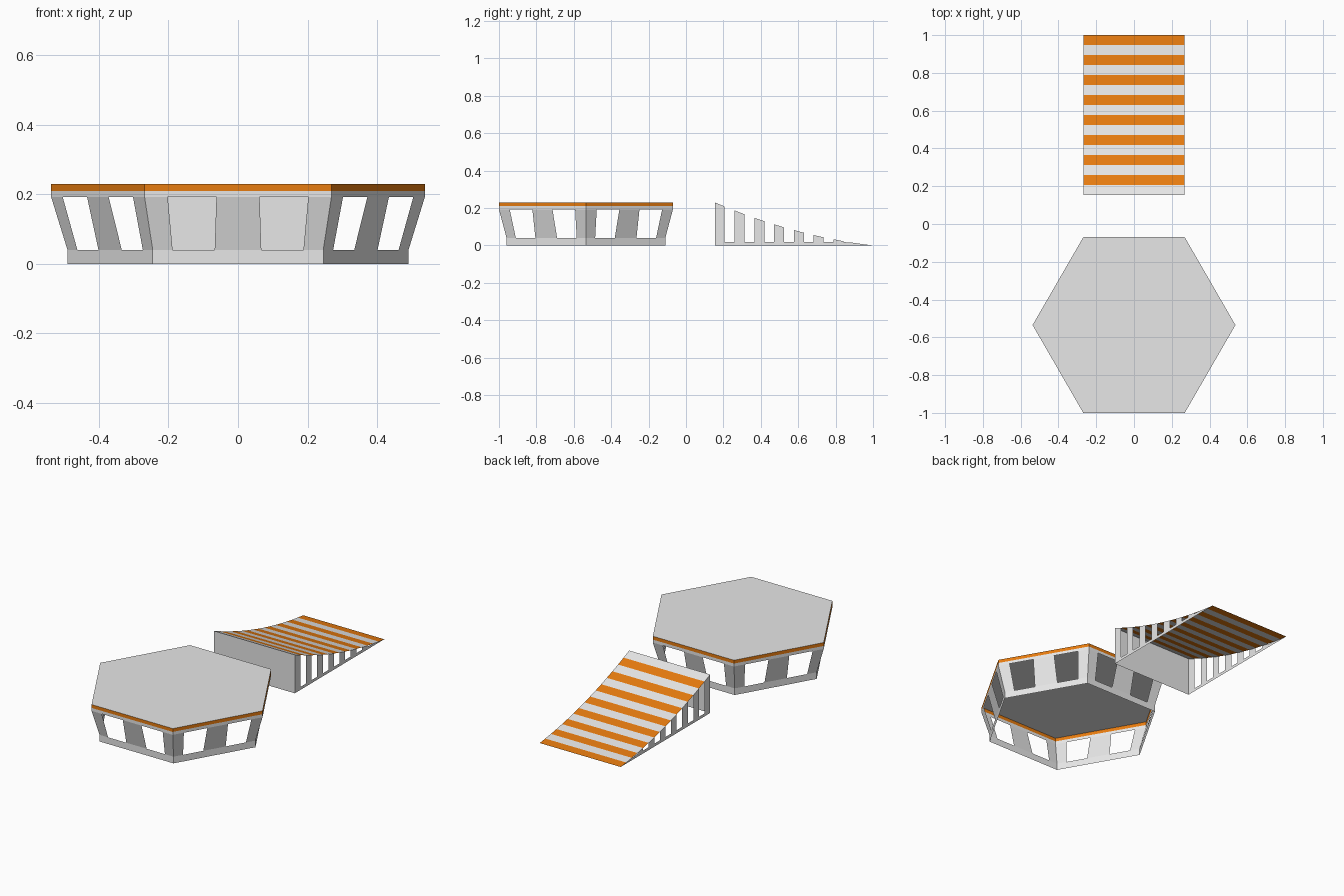
import bpy, bmesh, math
from mathutils import Matrix, Vector

if "Cube" in bpy.data.objects:
    bpy.data.objects.remove(bpy.data.objects["Cube"])


def material(name, rgb):
    m = bpy.data.materials.new(name)
    m.diffuse_color = (*rgb, 1)
    m.use_nodes = True
    m.node_tree.nodes["Principled BSDF"].inputs["Base Color"].default_value = m.diffuse_color
    return m


GREY = material("light grey", (0.8, 0.8, 0.8))
ORANGE = material("orange", (0.82, 0.205, 0.005))


def sheet(name, faces, mats):
    """Make an object from (points, material index) polygons."""
    bm = bmesh.new()
    for pts, mi in faces:
        bm.faces.new([bm.verts.new(p) for p in pts]).material_index = mi
    bmesh.ops.remove_doubles(bm, verts=bm.verts, dist=1e-5)
    me = bpy.data.meshes.new(name)
    bm.to_mesh(me)
    bm.free()
    for m in mats:
        me.materials.append(m)
    ob = bpy.data.objects.new(name, me)
    bpy.context.collection.objects.link(ob)
    return ob


# Platform: hexagonal open-bottomed shell
CY = -0.535
R_TOP, R_LOW = 0.537, 0.49
APO = math.cos(math.pi / 6)
Z_SILL, Z_HEAD, Z_BAND, Z_TOP = 0.04, 0.192, 0.21, 0.23


def strip(u_low, u_high, r_low, r_high, z_low, z_high):
    """Quad on the front hexagon side, between two heights."""
    return [Vector((u_low[0], -r_low * APO, z_low)), Vector((u_low[1], -r_low * APO, z_low)),
            Vector((u_high[1], -r_high * APO, z_high)), Vector((u_high[0], -r_high * APO, z_high))]


top_u, low_u = (-R_TOP / 2, R_TOP / 2), (-R_LOW / 2, R_LOW / 2)
side = [strip(low_u, low_u, R_LOW, R_LOW, 0, Z_SILL),
        strip(top_u, top_u, R_TOP, R_TOP, Z_HEAD, Z_BAND)]
# posts left between the two windows of each side
low_edges = [-R_LOW / 2, -0.188, -0.067, 0.067, 0.188, R_LOW / 2]
top_edges = [-R_TOP / 2, -0.202, -0.062, 0.062, 0.202, R_TOP / 2]
for i in (0, 2, 4):
    side.append(strip(low_edges[i:i + 2], top_edges[i:i + 2], R_LOW, R_TOP, Z_SILL, Z_HEAD))
band = strip(top_u, top_u, R_TOP, R_TOP, Z_BAND, Z_TOP)

walls, trim, deck = [], [], []
for k in range(6):
    turn = Matrix.Translation((0, CY, 0)) @ Matrix.Rotation(k * math.pi / 3, 4, 'Z')
    walls += [([turn @ p for p in q], 0) for q in side]
    trim.append(([turn @ p for p in band], 0))
    deck.append(turn @ band[3])
sheet("platform_walls", walls, [GREY])
sheet("platform_trim", trim, [ORANGE])
sheet("platform_deck", [(deck, 0)], [GREY])

# Ramp: curved striped surface on comb-shaped sides
W, Y0, Y1, N = 0.268, 0.154, 1.0, 16
RAIL = 0.018


def height(y):
    t = (Y1 - y) / (Y1 - Y0)
    return 0.097 * t + 0.133 * t * t


ys = [Y0 + (Y1 - Y0) * i / N for i in range(N + 1)]
surface, sides = [], []
for i, (a, b) in enumerate(zip(ys, ys[1:])):
    za, zb = height(a), height(b)
    surface.append(([(-W, a, za), (W, a, za), (W, b, zb), (-W, b, zb)], i % 2))
    for s in (1, -1):
        # bottom rail, then a rib under each grey stripe
        ra, rb = min(za, RAIL), min(zb, RAIL)
        quads = [[(a, 0), (b, 0), (b, rb), (a, ra)]]
        if i == N - 1:
            quads = [[(a, 0), (b, 0), (a, ra)]]
        elif i % 2 == 0 and zb > RAIL:
            quads.append([(a, ra), (b, rb), (b, zb), (a, za)])
        for q in quads:
            sides.append(([(s * W, y, z) for y, z in q][::s], 0))
sheet("ramp_surface", surface, [GREY, ORANGE])
sheet("ramp_sides", sides, [GREY])
h = height(Y0)
sheet("ramp_end_wall", [([(-W, Y0, 0), (W, Y0, 0), (W, Y0, h), (-W, Y0, h)], 0)], [GREY])
